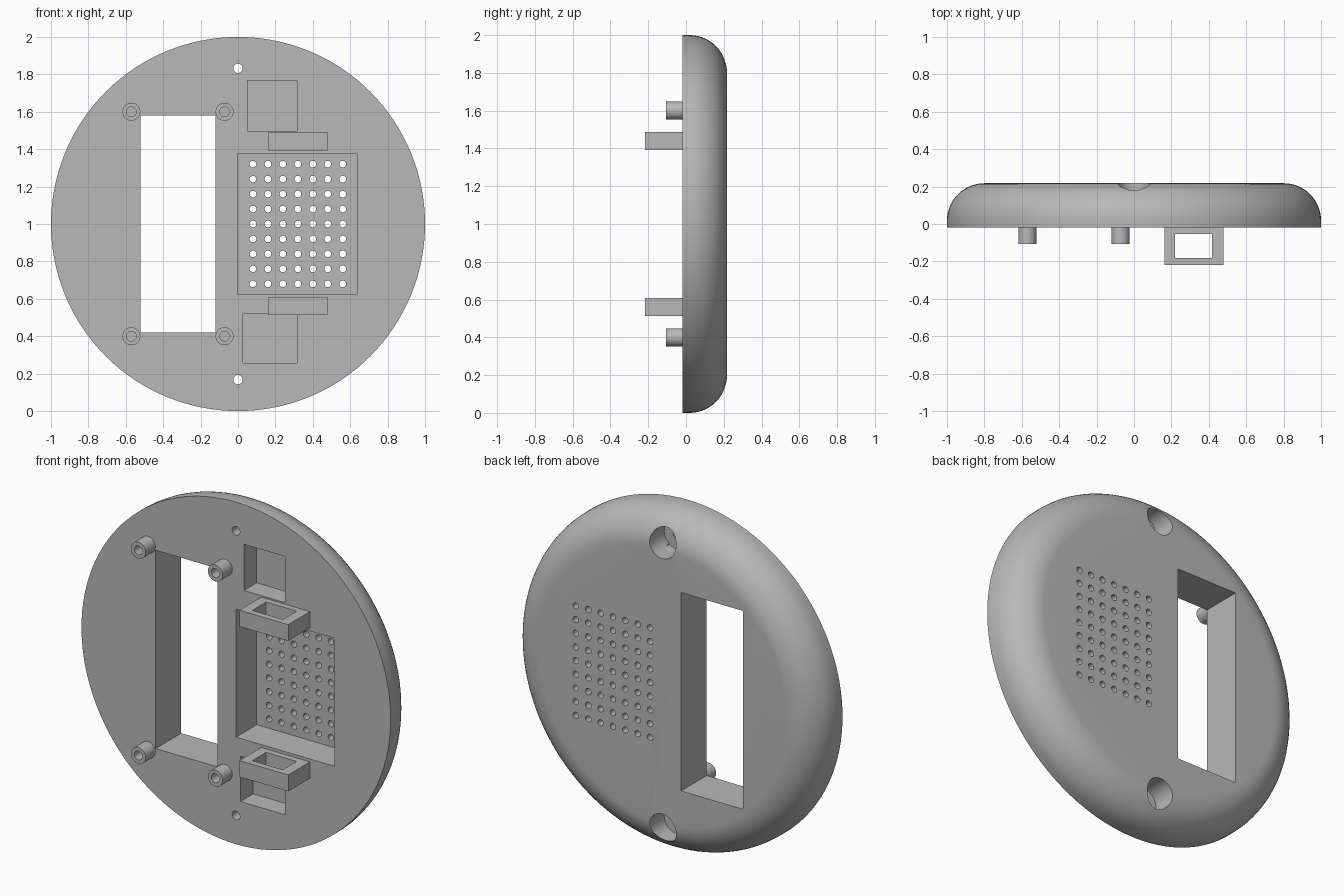
import bpy, bmesh, math
from mathutils import Matrix, Vector

if "Cube" in bpy.data.objects:
    bpy.data.objects.remove(bpy.data.objects["Cube"], do_unlink=True)

FRONT, BACK = -0.018, 0.218      # faces of the disc along y
CENTRE_Z = 1.0

grey = bpy.data.materials.new("plain grey")
grey.use_nodes = True
colour = (0.48, 0.48, 0.48, 1)
grey.diffuse_color = colour
grey.node_tree.nodes["Principled BSDF"].inputs["Base Color"].default_value = colour


def add_box(bm, x, y, z):
    """Box between (min, max) pairs."""
    size = [b - a for a, b in (x, y, z)]
    mid = [(a + b) / 2 for a, b in (x, y, z)]
    bmesh.ops.create_cube(bm, size=1, matrix=Matrix.Translation(mid) @ Matrix.Diagonal((*size, 1)))


def add_rod(bm, x, z, radius, y, sides=32):
    """Cylinder lying along y."""
    place = Matrix.Translation((x, sum(y) / 2, z)) @ Matrix.Rotation(math.pi / 2, 4, 'X')
    bmesh.ops.create_cone(bm, cap_ends=True, segments=sides, radius1=radius,
                          radius2=radius, depth=y[1] - y[0], matrix=place)


def make(name, bm):
    mesh = bpy.data.meshes.new(name)
    bm.to_mesh(mesh)
    bm.free()
    mesh.materials.append(grey)
    ob = bpy.data.objects.new(name, mesh)
    bpy.context.collection.objects.link(ob)
    return ob


def activate(ob):
    bpy.ops.object.select_all(action='DESELECT')
    ob.select_set(True)
    bpy.context.view_layer.objects.active = ob


def cut(ob, bm):
    """Subtract the shapes in bm from ob."""
    cutter = make("cutter", bm)
    cutter.hide_render = True
    mod = ob.modifiers.new("cut", 'BOOLEAN')
    mod.operation, mod.solver, mod.object = 'DIFFERENCE', 'EXACT', cutter
    activate(ob)
    bpy.ops.object.modifier_apply(modifier=mod.name)
    bpy.data.objects.remove(cutter, do_unlink=True)


def smooth(ob):
    activate(ob)
    bpy.ops.object.shade_smooth_by_angle(angle=math.radians(30))


# Disc with a rounded back rim
bm = bmesh.new()
add_rod(bm, 0, CENTRE_Z, 1.0, (FRONT, BACK), 128)
rim = [e for e in bm.edges if all(v.co.y > BACK - 0.001 for v in e.verts)]
bmesh.ops.bevel(bm, geom=rim, offset=0.2, segments=14, profile=0.5, affect='EDGES')
body = make("disc_body", bm)

# Window, pockets in the front and counterbores in the back
bm = bmesh.new()
outside = FRONT - 0.1
add_box(bm, (-0.52, -0.12), (outside, 0.4), (0.42, 1.58))
add_box(bm, (0.0, 0.638), (outside, 0.173), (0.626, 1.374))
add_box(bm, (0.05, 0.316), (outside, 0.1), (1.497, 1.767))
add_box(bm, (0.028, 0.316), (outside, 0.1), (0.257, 0.522))
for z in (0.168, 1.832):
    add_rod(bm, 0, z, 0.085, (0.08, 0.4), 48)
cut(body, bm)

# Grille and screw holes
bm = bmesh.new()
for col in range(7):
    for row in range(9):
        add_rod(bm, 0.08 + col * 0.08, 0.68 + row * 0.08, 0.018, (0.13, 0.3), 20)
for z in (0.168, 1.832):
    add_rod(bm, 0, z, 0.025, (outside, 0.12), 24)
cut(body, bm)
smooth(body)

# Hollow mounting posts at the window corners
for side, x in (("right", -0.57), ("left", -0.072)):
    for level, z in (("lower", 0.4), ("upper", 1.6)):
        bm = bmesh.new()
        add_rod(bm, x, z, 0.048, (-0.107, FRONT))
        post = make(f"{level}_{side}_post", bm)
        bm = bmesh.new()
        add_rod(bm, x, z, 0.026, (-0.2, FRONT - 0.004))
        cut(post, bm)
        smooth(post)

# Rectangular loops above and below the grille
for level, z in (("lower", (0.513, 0.609)), ("upper", (1.393, 1.488))):
    bm = bmesh.new()
    add_box(bm, (0.162, 0.478), (-0.218, FRONT), z)
    loop = make(f"{level}_loop", bm)
    bm = bmesh.new()
    add_box(bm, (0.219, 0.417), (-0.181, -0.053), (z[0] - 0.1, z[1] + 0.1))
    cut(loop, bm)
